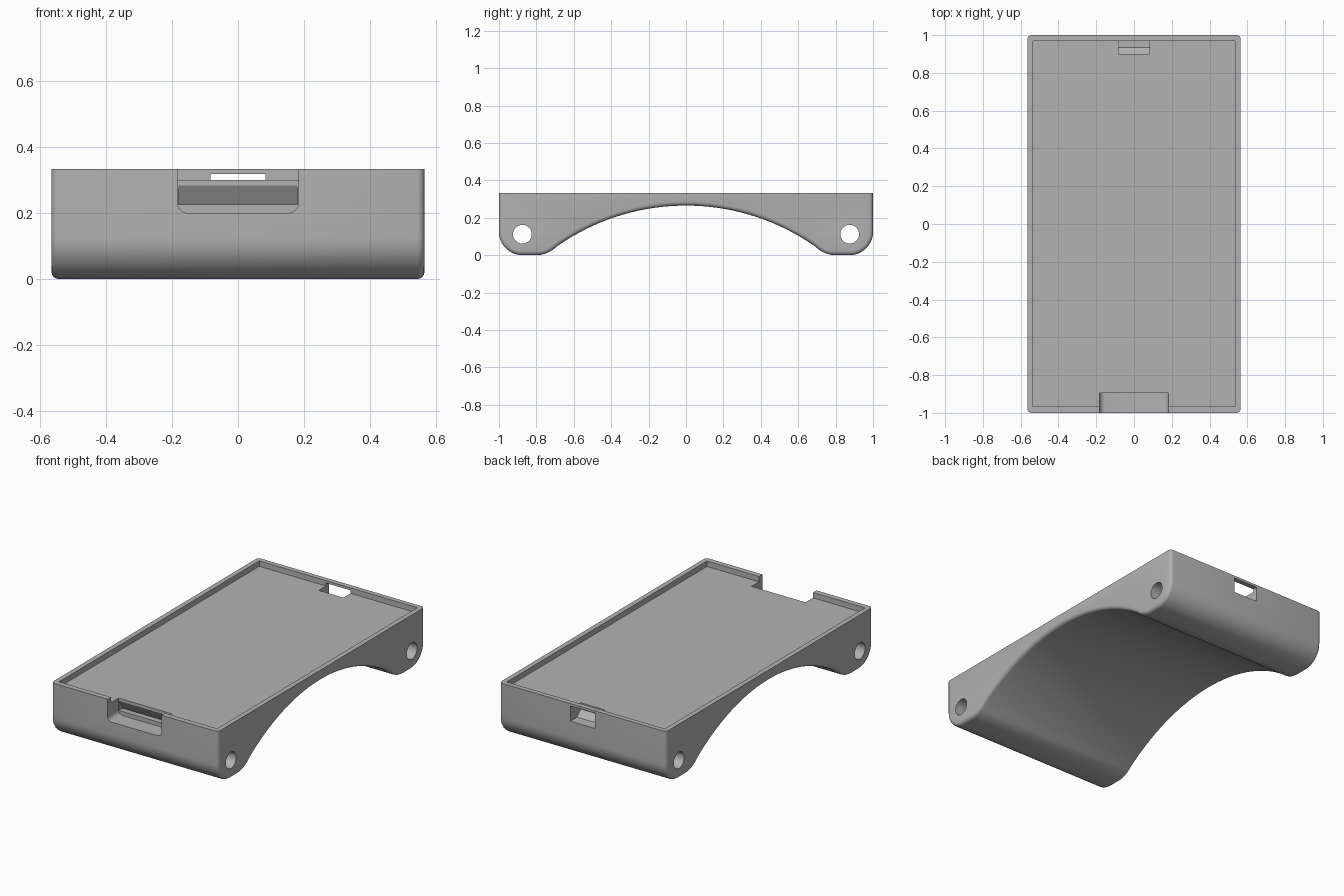
import bpy, bmesh
from math import sin, cos, radians, sqrt, asin, degrees
from mathutils import Vector

if "Cube" in bpy.data.objects:
    bpy.data.objects.remove(bpy.data.objects["Cube"])

HALF_W, TOP, FLOOR = 0.565, 0.333, 0.30

grey = bpy.data.materials.new("plain grey")
grey.use_nodes = True
grey.diffuse_color = (0.45, 0.45, 0.45, 1)
grey.node_tree.nodes["Principled BSDF"].inputs["Base Color"].default_value = (0.45, 0.45, 0.45, 1)


def arc(cx, cy, r, start, end, n):
    """Points along a circular arc, angles in degrees."""
    angles = [radians(start + (end - start) * i / n) for i in range(n + 1)]
    return [(cx + r * cos(a), cy + r * sin(a)) for a in angles]


def prism(name, outline, axis, low, high, bevel=0):
    """Extrude an outline along x (outline in y,z) or y (outline in x,z)."""
    bm = bmesh.new()

    def place(p, d):
        return (d, p[0], p[1]) if axis == "x" else (p[0], d, p[1])

    face = bm.faces.new([bm.verts.new(place(p, low)) for p in outline])
    ext = bmesh.ops.extrude_face_region(bm, geom=[face])["geom"]
    shift = Vector(place((0, 0), high - low))
    bmesh.ops.translate(bm, vec=shift, verts=[v for v in ext if isinstance(v, bmesh.types.BMVert)])
    bmesh.ops.recalc_face_normals(bm, faces=bm.faces)
    if bevel:
        # round the rim of both end caps, leaving the top rim sharp
        rim = [e for e in bm.edges
               if abs(e.verts[0].co.x - e.verts[1].co.x) < 1e-5
               and min(v.co.z for v in e.verts) < TOP - 1e-4]
        bmesh.ops.bevel(bm, geom=rim, offset=bevel, segments=4, profile=0.5, affect="EDGES")
    mesh = bpy.data.meshes.new(name)
    bm.to_mesh(mesh)
    bm.free()
    mesh.materials.append(grey)
    obj = bpy.data.objects.new(name, mesh)
    bpy.context.collection.objects.link(obj)
    return obj


def box(name, x, y0, y1, z0, z1):
    return prism(name, [(y0, z0), (y1, z0), (y1, z1), (y0, z1)], "x", -x, x)


# Body: rounded feet joined by a wide arch
R, PEAK, FOOT = 1.2, 0.265, 0.15
edge_y = 0.7125
slope = degrees(asin(edge_y / R))
half = [(1, TOP)]
half += arc(0.875, 0.125, 0.125, 0, -90, 12)
half += arc(0.80, FOOT, FOOT, -90, -90 - slope, 6)
half += arc(0, PEAK - R, R, 90 - slope, 90, 24)[1:]
outline = half + [(-y, z) for y, z in reversed(half[:-1])]
body = prism("tray_stand", outline, "x", -HALF_W, HALF_W, bevel=0.022)

# Tray recess
cutters = [box("tray_cutter", 0.535, -0.967, 0.97, FLOOR, 0.5)]

# Front notch with rounded lower corners
right = arc(0.153, 0.23, 0.03, -90, 0, 6) + [(0.183, 0.5)]
notch = right + [(-x, z) for x, z in reversed(right)]
cutters.append(prism("notch_cutter", notch, "y", -1.1, -0.895))
# Undercut behind the notch
cutters.append(prism("undercut_cutter",
                     [(-0.92, 0.225), (-0.86, 0.225), (-0.895, 0.283), (-0.92, 0.283)],
                     "x", -0.18, 0.18))

# Rear port, with a sloping inner end
cutters.append(prism("port_cutter",
                     [(0.9, 0.26), (0.935, 0.225), (1.1, 0.225), (1.1, 0.318), (0.9, 0.318)],
                     "x", -0.083, 0.083))

# Cross holes through both feet
for name, y in (("front", -0.875), ("rear", 0.875)):
    cutters.append(prism(name + "_hole_cutter", arc(y, 0.112, 0.05, 0, 360, 32)[:-1], "x", -0.7, 0.7))

bpy.ops.object.select_all(action="DESELECT")
bpy.context.view_layer.objects.active = body
body.select_set(True)
for cutter in cutters:
    cutter.hide_render = True
    mod = body.modifiers.new(cutter.name, "BOOLEAN")
    mod.operation = "DIFFERENCE"
    mod.solver = "EXACT"
    mod.object = cutter
    bpy.ops.object.modifier_apply(modifier=mod.name)
    bpy.data.objects.remove(cutter)

bpy.ops.object.shade_smooth_by_angle(angle=radians(30))
